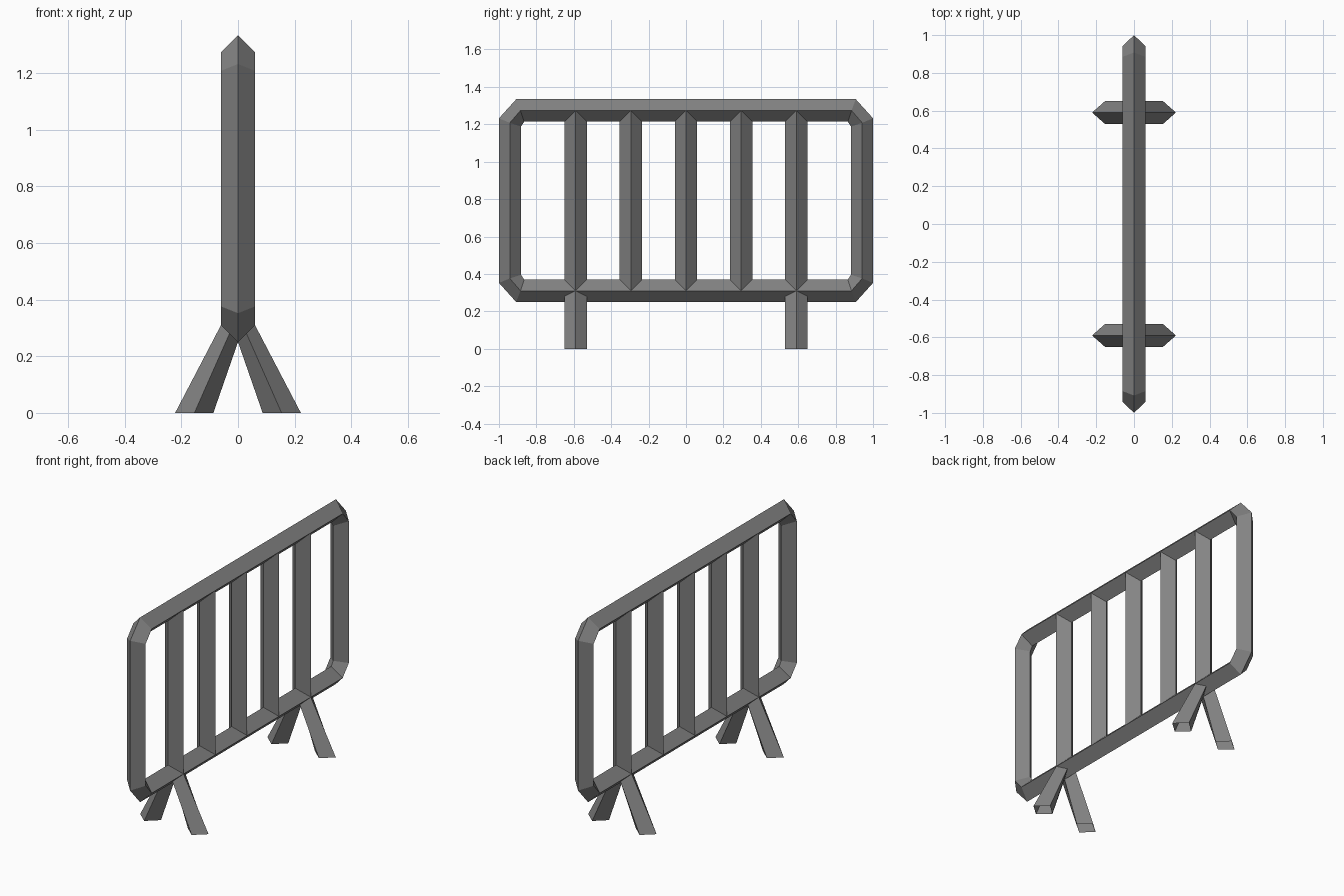
import bpy

if "Cube" in bpy.data.objects:
    bpy.data.objects.remove(bpy.data.objects["Cube"])

R = 0.06              # half width of the diamond section
CZ, HZ = 0.792, 0.482 # frame centre height, half height of rail centreline
LOW, HIGH = CZ - HZ, CZ + HZ

metal = bpy.data.materials.new("dark_metal")
metal.diffuse_color = (0.23, 0.23, 0.23, 1)
metal.use_nodes = True
metal.node_tree.nodes["Principled BSDF"].inputs["Base Color"].default_value = metal.diffuse_color


def loft(name, rings, closed=False):
    """Skin four-sided rings into a flat-faced tube."""
    verts = [v for ring in rings for v in ring]
    n = len(rings)
    faces = []
    for i in range(n if closed else n - 1):
        a, b = i * 4, ((i + 1) % n) * 4
        for k in range(4):
            m = (k + 1) % 4
            faces.append((a + k, a + m, b + m, b + k))
    mesh = bpy.data.meshes.new(name)
    mesh.from_pydata(verts, [], faces)
    mesh.update()
    mesh.materials.append(metal)
    ob = bpy.data.objects.new(name, mesh)
    bpy.context.collection.objects.link(ob)
    # consistent outward normals
    bpy.context.view_layer.objects.active = ob
    ob.select_set(True)
    bpy.ops.object.mode_set(mode='EDIT')
    bpy.ops.mesh.select_all(action='SELECT')
    bpy.ops.mesh.normals_make_consistent(inside=False)
    bpy.ops.object.mode_set(mode='OBJECT')
    ob.select_set(False)
    return ob


# Outer frame: each corner has two rings given as outer, ridge, inner (y, z)
end_a = [(0.908, HZ + R), (0.885, HZ), (0.865, HZ - R)]
end_b = [(1.0, 0.44), (0.942, 0.416), (0.882, 0.396)]
rings = []
for sy, sz, order in ((1, 1, (end_a, end_b)), (1, -1, (end_b, end_a)),
                      (-1, -1, (end_a, end_b)), (-1, 1, (end_b, end_a))):
    for sec in order:
        o, m, i = [(y * sy, CZ + z * sz) for y, z in sec]
        rings.append([(0, *o), (R, *m), (0, *i), (-R, *m)])
loft("outer_frame", rings, closed=True)

# Upright bars, mitred onto the ridges of the rails
for n in range(-2, 3):
    y = n * 0.295
    loft(f"upright_bar_{n + 3}", [
        [(R, y, z), (0, y + R, z + d), (-R, y, z), (0, y - R, z + d)]
        for z, d in ((LOW, R), (HIGH, -R))])

# Splayed legs, flush with the underside of the lower rail
for y in (-0.59, 0.59):
    for s in (-1, 1):
        top = [(s * R, y, LOW), (s * R / 2, y + R, LOW - R / 2),
               (0, y, LOW - R), (s * R / 2, y - R, LOW - R / 2)]
        foot = [(s * 0.222, y, 0), (s * 0.154, y + R, 0),
                (s * 0.087, y, 0), (s * 0.154, y - R, 0)]
        loft("leg_" + ("front" if y < 0 else "back") +
             ("_left" if s < 0 else "_right"), [top, foot])
